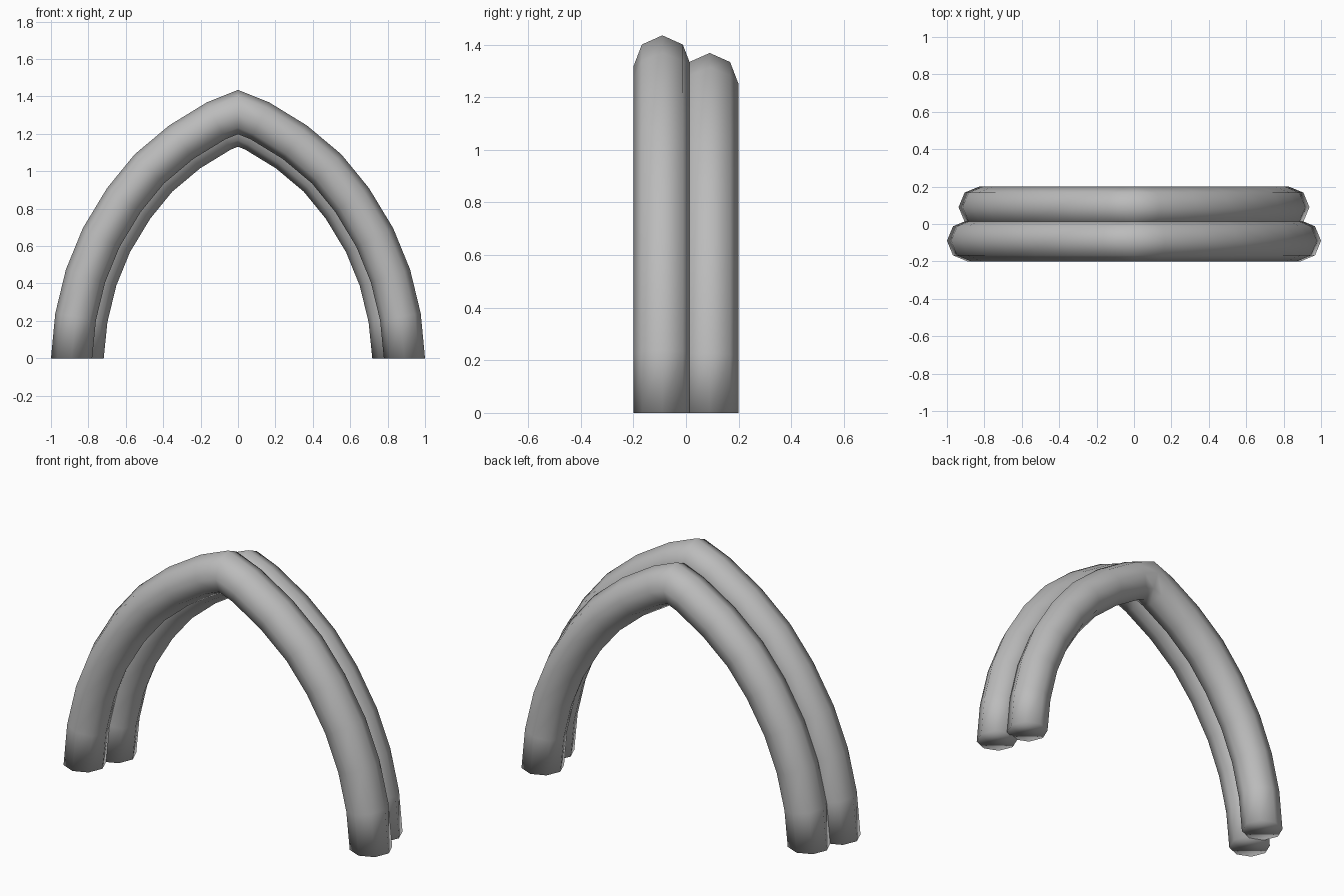
import bpy
import bmesh
from math import sin, cos, tau
from mathutils import Vector

cube = bpy.data.objects.get("Cube")
if cube:
    bpy.data.objects.remove(cube, do_unlink=True)

SIDES = 8
RADIUS = 0.11

# Outer edge of the pointed arch, from one foot to the apex (x, z)
HALF = [(1, 0), (0.977, 0.24), (0.92, 0.475), (0.83, 0.695), (0.70, 0.91),
        (0.553, 1.09), (0.368, 1.245), (0.167, 1.368), (0, 1.435)]
OUTLINE = [Vector(p) for p in HALF] + [Vector((-x, z)) for x, z in HALF[-2::-1]]

stone = bpy.data.materials.new("grey_stone")
stone.use_nodes = True
colour = (0.5, 0.5, 0.5, 1)
stone.diffuse_color = colour
stone.node_tree.nodes["Principled BSDF"].inputs["Base Color"].default_value = colour


def inward_mitres(points):
    """Inward mitre vector at each point; the feet are cut level."""
    def normal(a, b):
        d = (b - a).normalized()
        return Vector((-d.y, d.x))
    mitres = [Vector((-1, 0))]
    for a, b, c in zip(points, points[1:], points[2:]):
        n = normal(a, b)
        m = (n + normal(b, c)).normalized()
        mitres.append(m / m.dot(n))
    return mitres + [Vector((1, 0))]


def arch_rib(name, y, inset):
    """Octagonal tube swept along the arch outline."""
    bm = bmesh.new()
    rings = []
    for p, m in zip(OUTLINE, inward_mitres(OUTLINE)):
        ring = []
        for i in range(SIDES):
            a = tau * i / SIDES
            q = p + m * (inset + RADIUS * (1 - cos(a)))
            ring.append(bm.verts.new((q.x, y + RADIUS * sin(a), q.y)))
        rings.append(ring)
    for r, s in zip(rings, rings[1:]):
        for i in range(SIDES):
            j = (i + 1) % SIDES
            bm.faces.new((r[i], r[j], s[j], s[i]))
    bm.faces.new(rings[0])
    bm.faces.new(rings[-1])
    bmesh.ops.recalc_face_normals(bm, faces=bm.faces)
    for f in bm.faces:
        f.smooth = True
    mesh = bpy.data.meshes.new(name)
    bm.to_mesh(mesh)
    bm.free()
    mesh.materials.append(stone)
    bpy.context.collection.objects.link(bpy.data.objects.new(name, mesh))


# Large front rib and the slightly smaller one behind it
arch_rib("front_arch_rib", -0.09, 0)
arch_rib("back_arch_rib", 0.09, 0.062)
